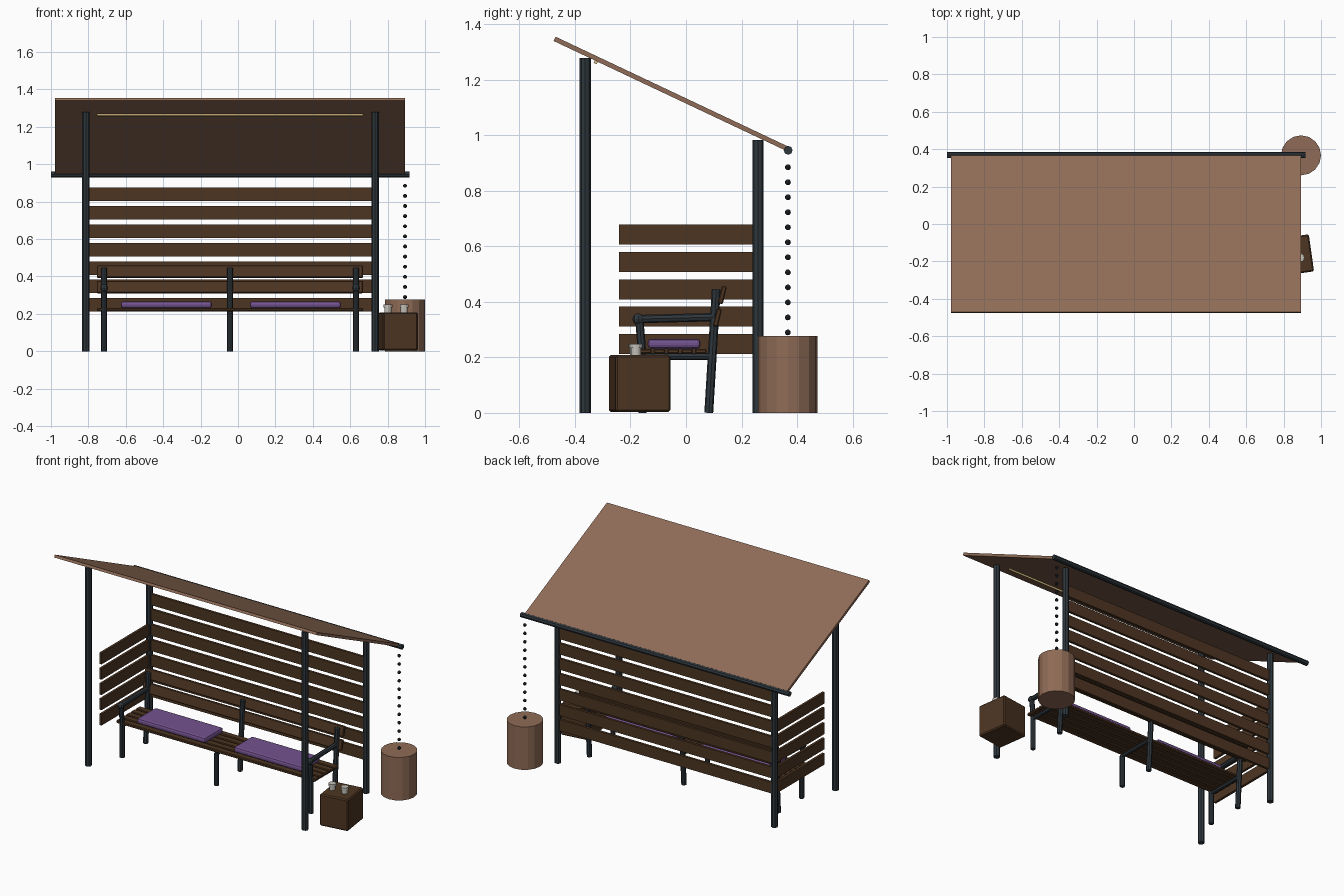
import bpy, bmesh, math
from mathutils import Vector, Matrix

if "Cube" in bpy.data.objects:
    bpy.data.objects.remove(bpy.data.objects["Cube"])


def material(name, rgb):
    m = bpy.data.materials.new(name)
    m.diffuse_color = (*rgb, 1)
    m.use_nodes = True
    m.node_tree.nodes["Principled BSDF"].inputs["Base Color"].default_value = m.diffuse_color
    return m


CLAY = material("clay brown", (0.275, 0.148, 0.093))
WOOD = material("dark wood", (0.075, 0.036, 0.016))
METAL = material("dark steel", (0.028, 0.038, 0.046))
PURPLE = material("purple fabric", (0.17, 0.085, 0.27))
CREAM = material("pale ceramic", (0.55, 0.53, 0.48))
GLOW = material("warm light", (0.75, 0.55, 0.24))
CHAIN = material("chain black", (0.014, 0.017, 0.021))


def finish(name, bm, mat):
    me = bpy.data.meshes.new(name)
    bm.to_mesh(me)
    bm.free()
    me.materials.append(mat)
    ob = bpy.data.objects.new(name, me)
    bpy.context.collection.objects.link(ob)
    return ob


def box(name, center, size, mat, rot=(0, 0, 0), bevel=0, segments=1):
    bm = bmesh.new()
    bmesh.ops.create_cube(bm, size=1, matrix=Matrix.Diagonal((*size, 1)))
    ob = finish(name, bm, mat)
    ob.location, ob.rotation_euler = center, rot
    if bevel:
        mod = ob.modifiers.new("bevel", 'BEVEL')
        mod.width, mod.segments = bevel, segments
    return ob


def rod(name, a, b, r, mat, sides=8):
    a, b = Vector(a), Vector(b)
    d = b - a
    bm = bmesh.new()
    bmesh.ops.create_cone(bm, cap_ends=True, segments=sides, radius1=r, radius2=r, depth=d.length)
    ob = finish(name, bm, mat)
    ob.location = (a + b) / 2
    ob.rotation_euler = d.to_track_quat('Z', 'Y').to_euler()
    return ob


def ball(name, center, r, mat, u=8, v=6):
    bm = bmesh.new()
    bmesh.ops.create_uvsphere(bm, u_segments=u, v_segments=v, radius=r)
    ob = finish(name, bm, mat)
    ob.location = center
    return ob


LEFT, RIGHT = -0.813, 0.733
MID = (LEFT + RIGHT) / 2
FRONT, BACK = -0.363, 0.259

# Shelter posts
for x in (LEFT, RIGHT):
    rod("front_post", (x, FRONT, 0), (x, FRONT, 1.278), 0.02, METAL)
    rod("back_post", (x, BACK, 0), (x, BACK, 0.983), 0.02, METAL)

# Sloping roof panel
slope = math.atan2(0.399, 0.845)
box("roof", (-0.0425, -0.053, 1.149), (1.871, 0.93, 0.017), CLAY, (-slope, 0, 0))

# Light strip under the roof
y = -0.325
box("light_strip", (-0.043, y, 1.149 - (y + 0.053) * math.tan(slope) - 0.0145),
    (1.422, 0.012, 0.01), GLOW, (-slope, 0, 0))

# Gutter, rain chain and barrel
rod("gutter", (-1.0, 0.368, 0.946), (0.917, 0.368, 0.946), 0.016, METAL)
for i in range(12):
    ball("chain_bead", (0.893, 0.367, 0.885 - i * 0.0541), 0.0105, CHAIN)
rod("rain_barrel", (0.893, 0.367, 0), (0.893, 0.367, 0.277), 0.107, CLAY, 16)

# Back screen and left side screen
for i in range(7):
    z = 0.248 + i * 0.0985
    box("back_slat", (MID, BACK, z), (RIGHT - LEFT, 0.016, 0.072), WOOD)
    if i < 5:
        box("side_slat", (LEFT, 0.005, z), (0.016, 0.492, 0.072), WOOD)

# Bench frames, with armrests on the two ends
for x in (-0.716, -0.043, 0.631):
    rod("rear_leg", (x, 0.082, 0), (x, 0.109, 0.446), 0.016, METAL)
    rod("front_leg", (x, -0.157, 0), (x, -0.157, 0.205), 0.015, METAL)
    rod("seat_bar", (x, -0.157, 0.203), (x, 0.094, 0.203), 0.012, METAL)
    if x != -0.043:
        rod("arm_support", (x, -0.157, 0.2), (x, -0.168, 0.336), 0.015, METAL)
        rod("armrest", (x, -0.17, 0.338), (x, 0.104, 0.345), 0.015, METAL)
        ball("armrest_knob", (x, -0.172, 0.338), 0.021, METAL)

# Bench seat and backrest planks
for i in range(5):
    box("seat_plank", (-0.043, -0.145 + i * 0.0495, 0.222), (1.422, 0.042, 0.018), WOOD, bevel=0.004)
for yy, z, h in ((0.131, 0.425, 0.065), (0.113, 0.343, 0.065)):
    box("backrest_plank", (-0.043, yy, z), (1.422, 0.018, h), WOOD, (-0.24, 0, 0), 0.004)

# Seat cushions
for x in (-0.383, 0.307):
    box("cushion", (x, -0.043, 0.249), (0.487, 0.19, 0.036), PURPLE, bevel=0.013, segments=2)

# Side table block with two cups
box("side_table", (0.856, -0.167, 0.106), (0.187, 0.2, 0.204), WOOD, (0, 0, 0.14), 0.007)
for x, yy in ((0.802, -0.184), (0.888, -0.18)):
    rod("cup", (x, yy, 0.207), (x, yy, 0.235), 0.018, CREAM, 12)
    rod("cup_rim", (x, yy, 0.233), (x, yy, 0.249), 0.023, CREAM, 12)
